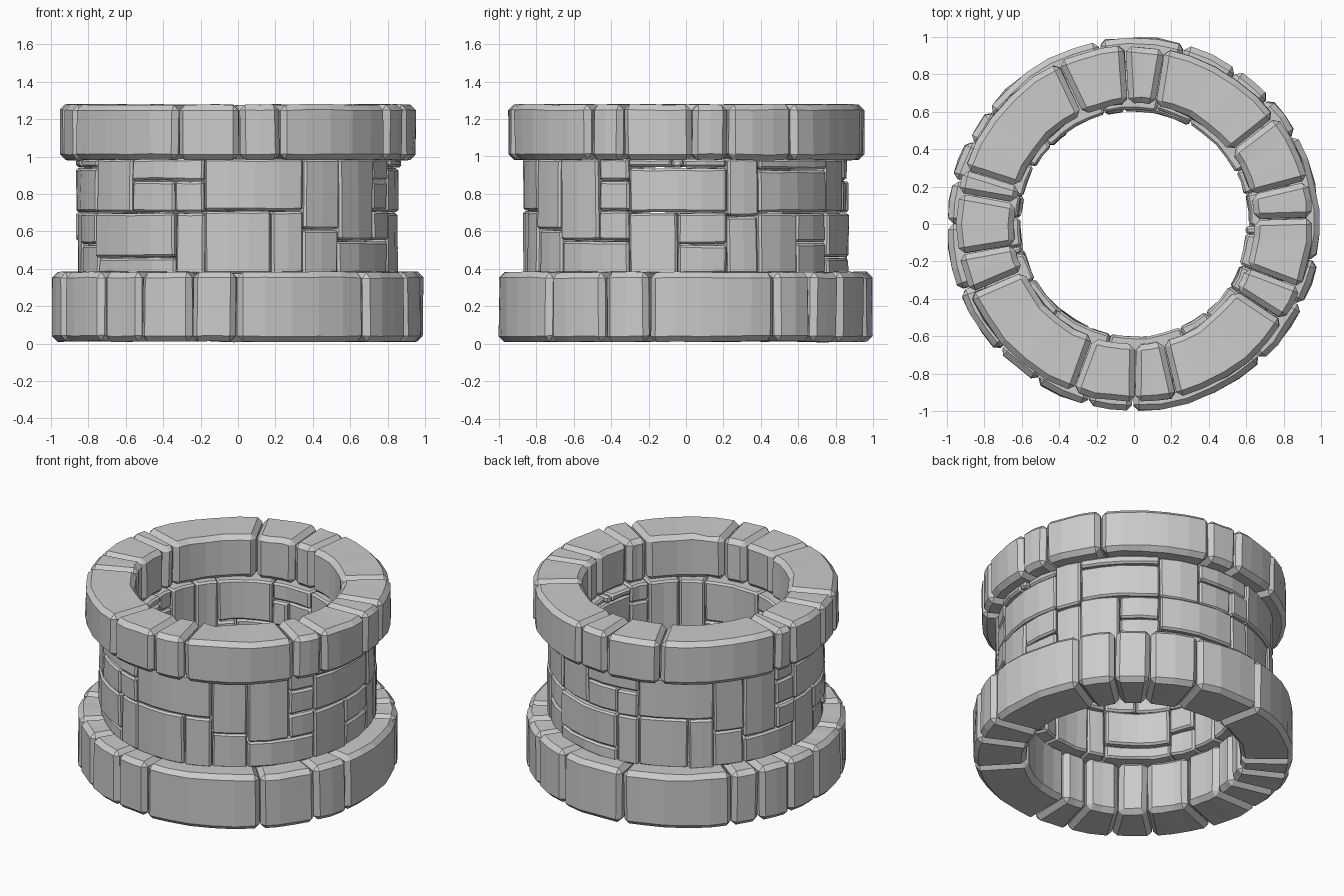
import bpy, bmesh, random
from math import radians, cos, sin, ceil

if "Cube" in bpy.data.objects:
    bpy.data.objects.remove(bpy.data.objects["Cube"])

random.seed(4)


def add_stone(out, a0, a1, r0, r1, z0, z1, bevel, gap, wobble):
    """One curved, chamfered block between two angles (degrees), added to out."""
    bm = bmesh.new()
    rmid = (r0 + r1) / 2
    da = gap / rmid * 57.3
    a0, a1 = a0 + da, a1 - da
    n = max(1, ceil((a1 - a0) / 10))
    jit = lambda: random.uniform(-wobble, wobble)
    rows = []
    skew = [jit() for _ in range(4)]
    for i in range(n + 1):
        a = a0 + (a1 - a0) * i / n
        row = []
        for k, (r, z) in enumerate(((r0, z0), (r1, z0), (r1, z1), (r0, z1))):
            end = 40 * skew[k] if i in (0, n) else 0
            t = radians(a + end)
            rr = r + jit()
            row.append(bm.verts.new((rr * cos(t), rr * sin(t), z + 0.6 * jit())))
        rows.append(row)
    for p, q in zip(rows, rows[1:]):
        for k in range(4):
            m = (k + 1) % 4
            bm.faces.new((p[k], p[m], q[m], q[k]))
    bm.faces.new(rows[0])
    bm.faces.new(rows[-1][::-1])
    bmesh.ops.recalc_face_normals(bm, faces=bm.faces)
    sharp = [e for e in bm.edges if e.calc_face_angle(0) > radians(45)]
    bmesh.ops.bevel(bm, geom=sharp, offset=bevel, offset_type='OFFSET',
                    segments=1, profile=0.5, affect='EDGES', clamp_overlap=True)
    tmp = bpy.data.meshes.new("stone")
    bm.to_mesh(tmp)
    bm.free()
    out.from_mesh(tmp)
    bpy.data.meshes.remove(tmp)


def finish(name, bm):
    mesh = bpy.data.meshes.new(name)
    bm.to_mesh(mesh)
    bm.free()
    obj = bpy.data.objects.new(name, mesh)
    bpy.context.collection.objects.link(obj)


def ring(name, joints, r0, r1, z0, z1):
    bm = bmesh.new()
    for a, b in zip(joints, joints[1:] + [joints[0] + 360]):
        grow = random.uniform(-0.008, 0.004)
        add_stone(bm, a, b, r0, r1 + grow, z0, z1, 0.03, 0.003, 0.006)
    finish(name, bm)


# Base and rim rings of large blocks
ring("base_ring", [29, 43, 56, 74, 101, 142, 153, 166, 180, 201, 223, 238,
                   255.5, 269.5, 313, 334, 348.5], 0.67, 0.997, 0.012, 0.382)
ring("rim_ring", [2, 14, 37, 80, 93, 115, 162, 170, 190, 203, 250, 270.5,
                  284, 327, 339], 0.645, 0.953, 0.982, 1.278)

# Wall bricks: start angle, end angle, bottom, top
LO, HI = 0.37, 0.99
bricks = [
    (209, 229, .70, HI), (229, 258, .87, HI), (229, 247, .70, .87),
    (247, 258, .70, .87), (209, 247, .46, .70), (209, 247, LO, .46),
    (247, 258, LO, .70), (258, 294, .71, HI), (258, 282, LO, .71),
    (282, 294, LO, .71), (294, 309, .61, HI), (294, 309, LO, .61),
    (309, 327, .55, HI), (309, 339, LO, .55), (327, 339, .87, HI),
    (327, 339, .71, .87), (327, 339, .55, .71), (339, 355, .94, HI),
    (355, 359, .94, HI), (359, 375, .94, HI), (339, 375, .70, .94),
    (339, 357, LO, .70), (357, 375, .53, .70), (357, 375, LO, .53),
    (375, 387, .68, HI), (375, 387, LO, .68), (387, 421, .93, HI),
    (387, 421, .70, .93), (387, 404, LO, .70), (404, 421, .54, .70),
    (404, 421, LO, .54),
]
# The back repeats the front section, slightly squeezed to close the circle
s = 148 / 166
bricks += [(61 + (a - 209) * s, 61 + (b - 209) * s, z0, z1)
           for a, b, z0, z1 in bricks if b <= 375]

wall = bmesh.new()
for a, b, z0, z1 in bricks:
    d = random.uniform(-0.012, 0.012)
    add_stone(wall, a, b, 0.612 - d, 0.862 + d, z0 + 0.003, z1 - 0.003,
              0.012, 0.002, 0.005)
finish("wall_bricks", wall)
